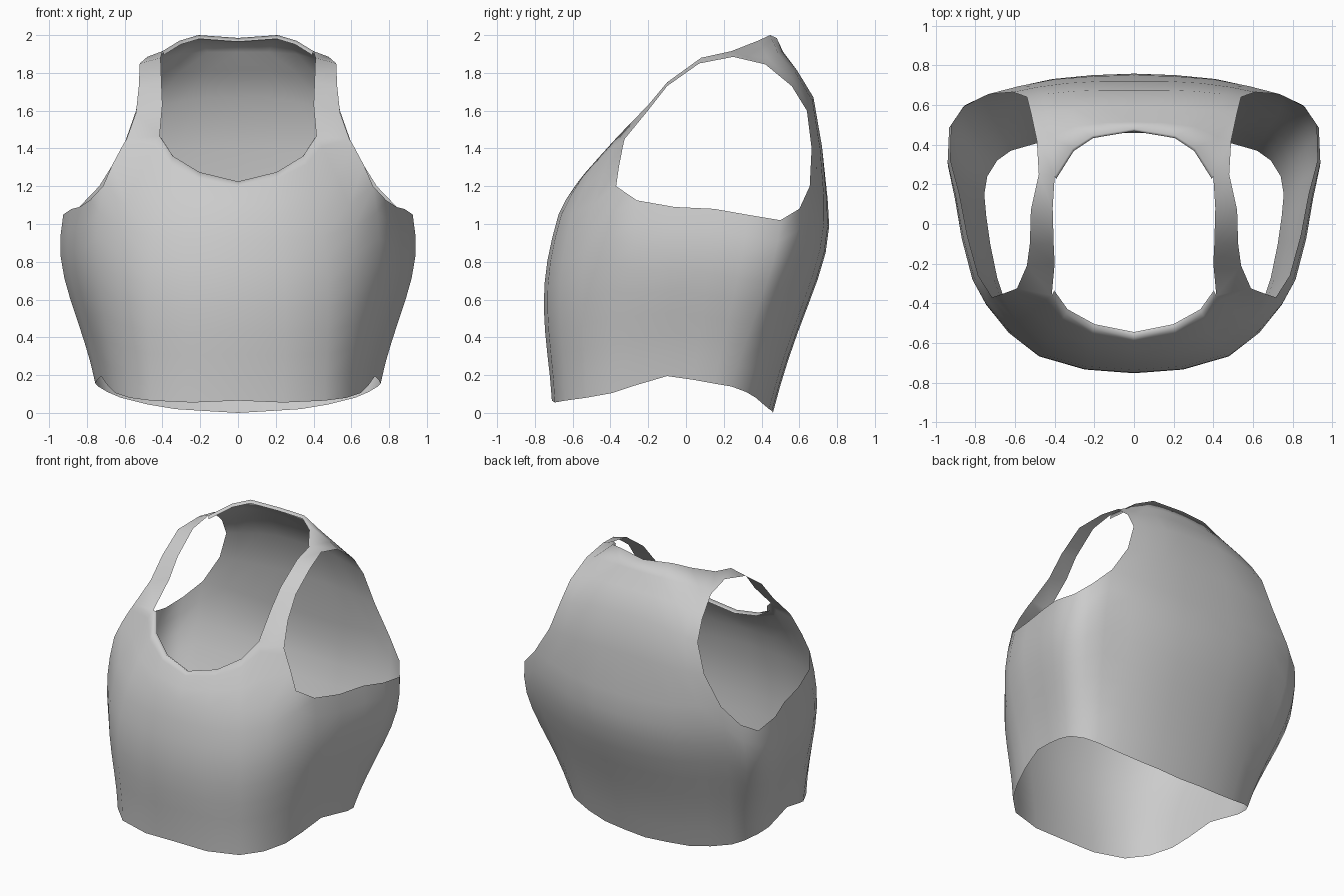
import bpy, bmesh, math
from mathutils import Vector

cube = bpy.data.objects.get("Cube")
if cube:
    bpy.data.objects.remove(cube)

fabric = bpy.data.materials.new("grey fabric")
fabric.use_nodes = True
GREY = (0.6, 0.6, 0.6, 1)
fabric.diffuse_color = GREY
fabric.node_tree.nodes["Principled BSDF"].inputs["Base Color"].default_value = GREY

# Half outlines, running from centre front around the side to centre back
hem = [(0, -.71, .065), (.24, -.695, .055), (.46, -.64, .065), (.575, -.53, .08),
       (.65, -.39, .105), (.69, -.27, .145), (.725, -.10, .195), (.745, .04, .175),
       (.755, .15, .155), (.74, .24, .14), (.69, .32, .11), (.62, .37, .08),
       (.48, .41, .045), (.33, .44, .02), (.17, .455, .01), (0, .46, 0)]
underarm = [(0, -.675, 1.05), (.22, -.66, 1.05), (.43, -.60, 1.06), (.59, -.495, 1.10),
            (.715, -.37, 1.20), (.785, -.26, 1.125), (.84, -.06, 1.09), (.88, .15, 1.08),
            (.925, .32, 1.05), (.92, .50, 1.02), (.85, .60, 1.08), (.735, .655, 1.20),
            (.58, .695, 1.18), (.40, .73, 1.15), (.20, .745, 1.13), (0, .75, 1.13)]

# Front neckline, ending at the armhole edge of the strap
front_neck = [(0, -.57, 1.225), (.205, -.53, 1.275), (.345, -.455, 1.36),
              (.415, -.36, 1.465), (.59, -.325, 1.45)]

# Strap cross edges (neck side, arm side), front to back
strap = [[front_neck[3], front_neck[4]],
         [(.40, -.20, 1.63), (.54, -.21, 1.59)],
         [(.405, -.10, 1.75), (.525, -.10, 1.73)],
         [(.41, .08, 1.88), (.52, .07, 1.85)],
         [(.40, .24, 1.915), (.48, .25, 1.885)]]

# Upper back rows, from the armhole edge to centre back
upper_back = [
    underarm[11:],
    [(.61, .665, 1.40), (.49, .69, 1.40), (.34, .71, 1.40), (.17, .72, 1.41), (0, .72, 1.41)],
    [(.54, .64, 1.60), (.45, .655, 1.62), (.30, .67, 1.65), (.16, .675, 1.67), (0, .675, 1.67)],
    [(.52, .56, 1.73), (.44, .57, 1.76), (.31, .58, 1.80), (.16, .59, 1.81), (0, .59, 1.81)],
    [(.49, .42, 1.845), (.42, .44, 1.87), (.31, .49, 1.90), (.16, .51, 1.91), (0, .515, 1.91)],
    [strap[-1][1], strap[-1][0], (.31, .38, 1.97), (.21, .445, 2.0), (0, .48, 1.985)]]


def blend(a, b, t, bulge):
    """Row between two outlines; bulge(j) pushes column j outward in plan."""
    row = []
    for j, (p, q) in enumerate(zip(a, b)):
        v = Vector(p).lerp(Vector(q), t)
        row.append(v + Vector((v.x, v.y, 0)).normalized() * bulge(j))
    return row


def body_row(t):
    """The fullest height moves up from the front to the back."""
    return blend(hem, underarm, t,
                 lambda j: .062 * math.sin(math.pi * t ** (1.25 + j / 16)))


def loft(bm, rows):
    grid = [[bm.verts.new(p) for p in row] for row in rows]
    for lo, hi in zip(grid, grid[1:]):
        for j in range(len(lo) - 1):
            bm.faces.new((lo[j], lo[j + 1], hi[j + 1], hi[j]))


def shifted(row, scale_x, dy, dz):
    return [(x * scale_x, y + dy, z + dz) for x, y, z in row]


bm = bmesh.new()

# Body from hem to underarm
steps = 8
loft(bm, [body_row(i / steps) for i in range(steps + 1)])

# Chest up to the neckline
chest = underarm[:5]
loft(bm, [chest, blend(chest, front_neck, .45, lambda j: .008),
          blend(chest, front_neck, .85, lambda j: .004), front_neck])

# Shoulder strap and upper back
loft(bm, strap)
loft(bm, upper_back)

# Turned-in edges of the neckline
loft(bm, [front_neck[:4], shifted(front_neck[:4], .97, .025, -.015)])
loft(bm, [upper_back[-1][1:], shifted(upper_back[-1][1:], .98, -.012, -.02)])

bmesh.ops.remove_doubles(bm, verts=bm.verts, dist=.0005)
mesh = bpy.data.meshes.new("sleeveless_top")
bm.to_mesh(mesh)
bm.free()
mesh.materials.append(fabric)
for face in mesh.polygons:
    face.use_smooth = True

top = bpy.data.objects.new("sleeveless_top", mesh)
bpy.context.collection.objects.link(top)
mirror = top.modifiers.new("Mirror", 'MIRROR')
mirror.use_clip = True
mirror.merge_threshold = .001
